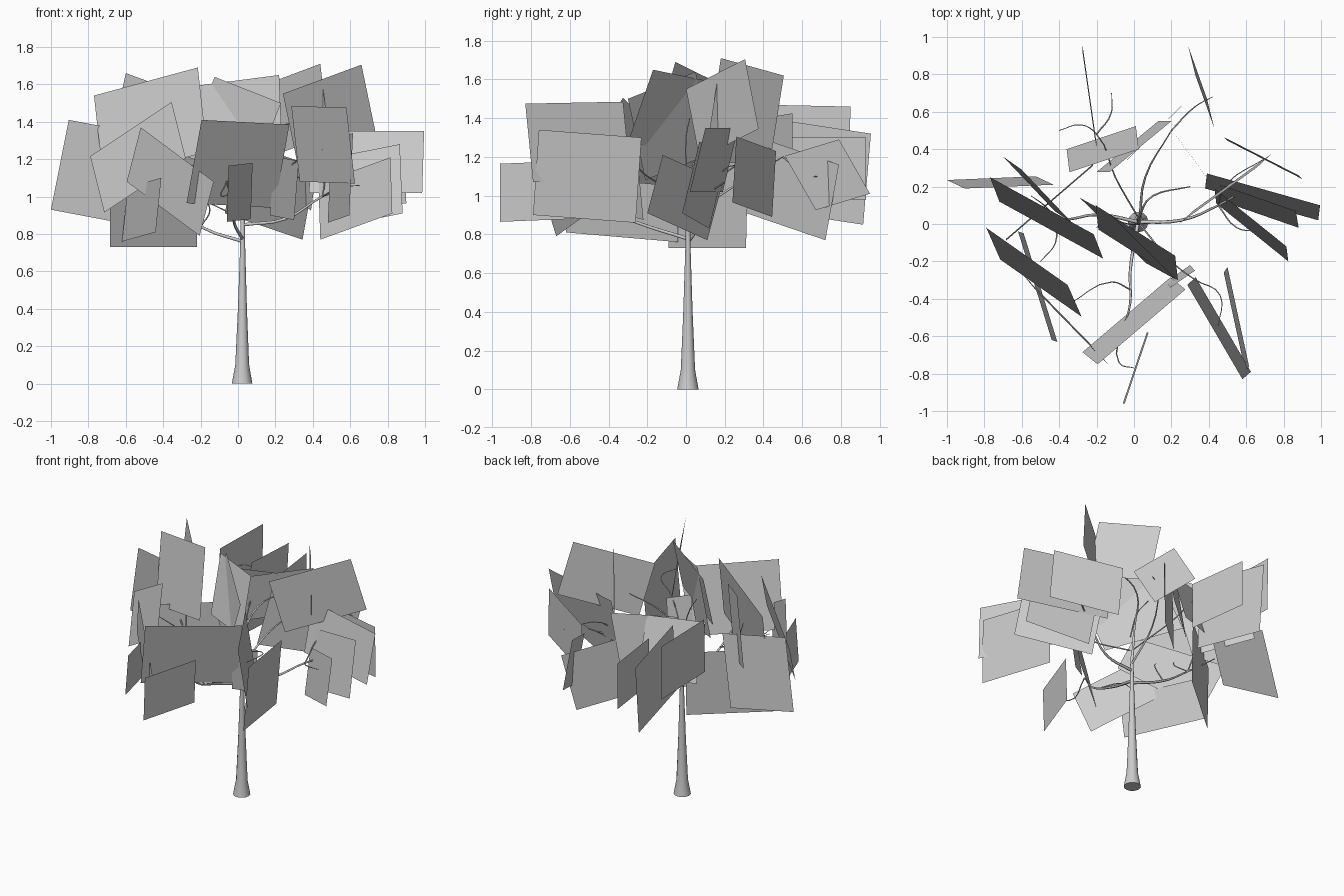
import bpy, bmesh
from mathutils import Vector


def card(name, tl, tr, bl):
    """Flat leaf card from three corners; the fourth completes the parallelogram."""
    tl, tr, bl = Vector(tl), Vector(tr), Vector(bl)
    me = bpy.data.meshes.new(name)
    me.from_pydata([bl, tr + bl - tl, tr, tl], [], [(0, 1, 2, 3)])
    ob = bpy.data.objects.new(name, me)
    bpy.context.collection.objects.link(ob)


def branch(name, pts, r0, r1):
    """Tapered tube along a path."""
    cu = bpy.data.curves.new(name, 'CURVE')
    cu.dimensions = '3D'
    cu.bevel_depth = 1.0
    cu.bevel_resolution = 1
    cu.use_fill_caps = True
    cu.resolution_u = 4
    sp = cu.splines.new('BEZIER')
    sp.bezier_points.add(len(pts) - 1)
    for i, (bp, p) in enumerate(zip(sp.bezier_points, pts)):
        bp.co = p
        bp.handle_left_type = bp.handle_right_type = 'AUTO'
        bp.radius = r0 + (r1 - r0) * i / (len(pts) - 1)
    ob = bpy.data.objects.new(name, cu)
    bpy.context.collection.objects.link(ob)


# Trunk: flared base, tapering rings
bm = bmesh.new()
prev, sides = None, 12
for z, r in [(0, .055), (.1, .037), (.4, .024), (.75, .013), (.95, .010)]:
    ret = bmesh.ops.create_circle(bm, segments=sides, radius=r)
    ring = ret['verts']
    for v in ring:
        v.co += Vector((.022 + .004 * z, .01, z))
    if prev:
        for i in range(sides):
            j = (i + 1) % sides
            bm.faces.new((prev[i], prev[j], ring[j], ring[i]))
    else:
        bm.faces.new(ring[::-1])
    prev = ring
bm.faces.new(prev)
bmesh.ops.recalc_face_normals(bm, faces=bm.faces)
me = bpy.data.meshes.new("trunk")
bm.to_mesh(me)
bm.free()
trunk = bpy.data.objects.new("trunk", me)
bpy.context.collection.objects.link(trunk)
bpy.context.view_layer.objects.active = trunk
trunk.select_set(True)
bpy.ops.object.shade_smooth_by_angle()

# Main limbs
branch("limb_left", [(.025, .01, .76), (-.18, .05, .83), (-.42, .03, 1.0), (-.56, .13, 1.1)], .010, .004)
branch("limb_front", [(.02, 0, .78), (-.02, -.25, .86), (-.02, -.42, .93), (-.06, -.56, 1.08)], .010, .004)
branch("limb_right", [(.03, .01, .85), (.25, .02, .88), (.45, .1, 1.0), (.62, .2, 1.07)], .010, .004)
branch("limb_back", [(.03, .02, .9), (.06, .25, 1.05), (.2, .5, 1.2)], .008, .003)
branch("leader", [(.025, .01, .9), (.03, .04, 1.15), (.1, .15, 1.32), (.3, .2, 1.4)], .009, .003)
# Thin twigs
for i, pts in enumerate([
        [(.025, .03, 1.0), (-.1, .25, 1.15), (-.2, .48, 1.3), (-.28, .53, 1.32), (-.4, .5, 1.3)],
        [(-.2, .48, 1.3), (-.12, .6, 1.15), (-.12, .7, 1.1)],
        [(.03, 0, 1.0), (.2, -.2, 1.1), (.33, -.3, 1.2), (.46, -.38, 1.25), (.45, -.55, 1.25)],
        [(-.02, -.35, .9), (-.12, -.31, .95), (-.35, -.43, 1.05)],
        [(-.06, -.56, 1.08), (-.08, -.74, 1.0), (0, -.77, 1.05)],
        [(.2, .5, 1.2), (.33, .63, 1.1), (.42, .68, 1.1)],
        [(.03, 0, 1.1), (-.03, 0, 1.3), (-.1, .02, 1.4)],
        [(-.42, .03, 1.0), (-.48, .1, 1.25), (-.55, .15, 1.4)],
        [(-.42, .03, 1.0), (-.42, -.1, 1.1), (-.5, -.2, 1.2)],
        [(.45, .1, 1.0), (.55, -.02, 1.05), (.65, -.04, 1.06)],
        [(.45, .1, 1.0), (.5, .22, 1.15), (.7, .35, 1.1)],
        [(-.2, .05, .84), (-.15, .03, .93), (-.2, -.02, 1.0)]]):
    branch(f"twig_{i}", pts, .0045, .002)

# Leaf cards on the left side
for i, c in enumerate([
        ((-.905, .19, 1.41), (-.43, .21, 1.32), (-1.0, .235, .93)),
        ((-.77, .25, 1.54), (-.215, -.055, 1.69), (-.72, .12, 1.09)),
        ((-.60, .29, 1.66), (-.325, .0, 1.56), (-.70, .36, 1.20)),
        ((-.79, -.02, 1.215), (-.355, -.326, 1.505), (-.715, -.19, .915)),
        ((-.685, -.08, 1.17), (-.22, .32, 1.17), (-.685, -.09, .73)),
        ((-.59, -.05, 1.05), (-.41, -.63, 1.10), (-.62, -.04, .76))]):
    card(f"leaf_card_left_{i}", *c)

# Leaf cards on the front and top
for i, c in enumerate([
        ((-.52, -.36, 1.37), (-.13, -.76, 1.08), (-.595, -.27, 1.08)),
        ((-.195, -.75, 1.41), (.275, -.35, 1.385), (-.275, -.685, .965)),
        ((-.05, -.96, 1.165), (.078, -.58, 1.18), (-.06, -.96, .865)),
        ((.195, -.34, 1.215), (.325, -.25, 1.19), (.17, -.31, .90)),
        ((-.205, .10, 1.595), (.22, -.17, 1.65), (-.19, -.03, 1.22)),
        ((-.125, .05, 1.64), (.23, -.30, 1.50), (-.29, .14, 1.22)),
        ((.285, -.325, 1.485), (.58, -.83, 1.475), (.33, -.285, 1.08)),
        ((.50, -.23, 1.30), (.615, -.76, 1.34), (.48, -.26, .86))]):
    card(f"leaf_card_front_{i}", *c)

# Leaf cards on the right side
for i, c in enumerate([
        ((.39, .27, 1.35), (.995, .10, 1.35), (.38, .19, 1.02)),
        ((.46, .21, 1.20), (.865, .07, 1.28), (.475, .12, .83)),
        ((.43, .19, 1.07), (.815, -.12, 1.21), (.44, .11, .77)),
        ((.48, .465, 1.23), (.88, .26, 1.305), (.50, .445, .89)),
        ((.24, 0, 1.55), (.66, .305, 1.705), (.315, .07, 1.19)),
        ((.20, .505, 1.62), (.44, .18, 1.71), (.245, .445, 1.24))]):
    card(f"leaf_card_right_{i}", *c)

# Leaf cards on the back
for i, c in enumerate([
        ((.33, .79, 1.29), (.43, .51, 1.205), (.29, .95, 1.01)),
        ((0, .38, 1.30), (.415, .79, 1.16), (-.07, .31, .91)),
        ((-.345, .277, 1.40), (.025, .40, 1.40), (-.36, .40, 1.02)),
        ((-.13, .278, 1.38), (.20, .55, 1.425), (-.20, .278, 1.05)),
        ((-.40, .37, 1.47), (-.40, .85, 1.46), (-.40, .36, 1.10)),
        ((-.20, .43, 1.40), (-.275, .955, 1.32), (-.20, .39, .93)),
        ((-.065, .50, 1.30), (-.12, .93, 1.30), (-.065, .50, .98))]):
    card(f"leaf_card_back_{i}", *c)
